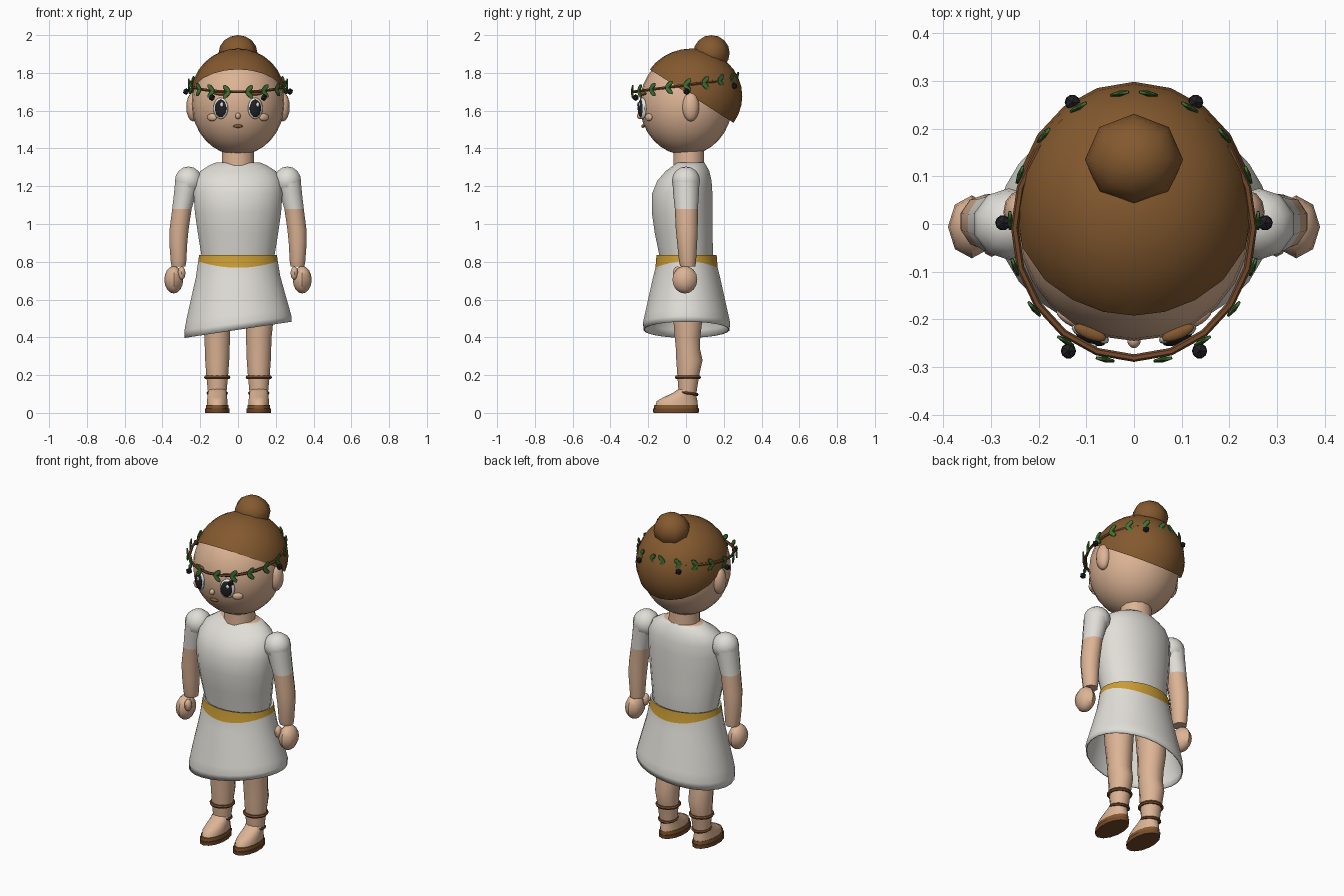
import bpy, bmesh, math
from mathutils import Matrix, Vector

if "Cube" in bpy.data.objects:
    bpy.data.objects.remove(bpy.data.objects["Cube"])


def material(name, rgb):
    m = bpy.data.materials.new(name)
    m.diffuse_color = (*rgb, 1)
    m.use_nodes = True
    m.node_tree.nodes["Principled BSDF"].inputs["Base Color"].default_value = m.diffuse_color
    return m


SKIN = material("skin", (0.72, 0.455, 0.30))
HAIR = material("hair_brown", (0.23, 0.10, 0.028))
CLOTH = material("white_cloth", (0.75, 0.73, 0.68))
GOLD = material("gold", (0.60, 0.34, 0.035))
GREEN = material("leaf_green", (0.055, 0.17, 0.035))
BLACK = material("black", (0.015, 0.015, 0.018))
VINE = material("leather_brown", (0.18, 0.07, 0.025))
WHITE = material("eye_white", (0.8, 0.8, 0.8))


def finish(name, bm, mats, angle=50):
    bmesh.ops.recalc_face_normals(bm, faces=bm.faces)
    me = bpy.data.meshes.new(name)
    bm.to_mesh(me)
    bm.free()
    for m in mats:
        me.materials.append(m)
    me.shade_smooth()
    me.set_sharp_from_angle(angle=math.radians(angle))
    ob = bpy.data.objects.new(name, me)
    bpy.context.collection.objects.link(ob)
    return ob


def ellipsoid(name, loc, size, mat, seg=16, rings=10, rot=None):
    bm = bmesh.new()
    m = Matrix.Translation(loc) @ (rot or Matrix()) @ Matrix.Diagonal((*size, 1))
    bmesh.ops.create_uvsphere(bm, u_segments=seg, v_segments=rings, radius=1, matrix=m)
    return finish(name, bm, [mat])


def grid(bm, rows, closed=False, mat_of=lambda i: 0):
    """Skin a list of vertex loops; returns the loops as bmesh verts."""
    loops = [[bm.verts.new(p) for p in r] for r in rows]
    n = len(loops[0])
    for i in range(len(loops) - (0 if closed else 1)):
        a, b = loops[i], loops[(i + 1) % len(loops)]
        for k in range(n):
            f = bm.faces.new((a[k], a[(k + 1) % n], b[(k + 1) % n], b[k]))
            f.material_index = mat_of(i)
    return loops


def ellipse(cx, cy, z, rx, ry, n):
    return [(cx + rx * math.cos(t), cy + ry * math.sin(t), z)
            for t in (2 * math.pi * (k + 0.5) / n for k in range(n))]


def loft(name, rings, mats, n=12, mat_of=lambda i: 0, top_mat=0):
    """Stack of elliptical rings (cx, cy, z, rx, ry) with end caps."""
    bm = bmesh.new()
    loops = grid(bm, [ellipse(*r, n) for r in rings], mat_of=mat_of)
    bm.faces.new(loops[0])
    bm.faces.new(loops[-1]).material_index = top_mat
    return finish(name, bm, mats)


def hoop(name, c, rx, ry, slope, tube, mat, n=24):
    """Elliptical ring of round section, sloping along y."""
    bm = bmesh.new()
    rows = []
    for i in range(n):
        t = 2 * math.pi * i / n
        out = Vector((math.cos(t), math.sin(t), 0))
        p = Vector((c[0] + rx * out.x, c[1] + ry * out.y, c[2] + slope * ry * out.y))
        rows.append([p + tube * (out * math.cos(a) + Vector((0, 0, math.sin(a))))
                     for a in (math.pi * k / 3 for k in range(6))])
    grid(bm, rows, closed=True)
    return finish(name, bm, [mat])


# Head, neck and hair
HEAD, HR = Vector((0, 0, 1.635)), Vector((0.245, 0.245, 0.27))
ellipsoid("head", HEAD, HR, SKIN, 24, 16)
loft("neck", [(0, 0.015, 1.28, 0.09, 0.085), (0, 0.015, 1.42, 0.085, 0.083)], [SKIN], 12)

bm = bmesh.new()
bmesh.ops.create_uvsphere(bm, u_segments=20, v_segments=16, radius=1,
                          matrix=Matrix.Translation((0, 0.03, 1.677)) @ Matrix.Diagonal((0.25, 0.268, 0.252, 1)))
bmesh.ops.bisect_plane(bm, geom=bm.verts[:] + bm.edges[:] + bm.faces[:], clear_inner=True,
                       plane_co=(0, 0.03, 1.677), plane_no=(0, 0.29, 0.455))
bmesh.ops.holes_fill(bm, edges=[e for e in bm.edges if e.is_boundary])
finish("hair_cap", bm, [HAIR])
ellipsoid("hair_bun", (0, 0.135, 1.905), (0.103, 0.096, 0.095), HAIR, 8, 8)


# Face
def on_face(x, z, out=0.0):
    dx, dz = x / HR.x, (z - HEAD.z) / HR.z
    p = Vector((x, -HR.y * math.sqrt(1 - dx * dx - dz * dz), z))
    nrm = Vector((p.x, p.y, 0)).normalized()
    return p + nrm * out, Matrix.Rotation(math.atan2(nrm.x, -nrm.y), 4, 'Z')


def feature(name, x, z, size, mat, out=0.0):
    p, r = on_face(x, z, out)
    ellipsoid(name, p, size, mat, 14, 8, r)


for s in (-1, 1):
    feature("eye", s * 0.09, 1.612, (0.042, 0.016, 0.057), WHITE, 0.004)
    feature("pupil", s * 0.087, 1.612, (0.033, 0.013, 0.047), BLACK, 0.012)
    feature("eye_highlight", s * 0.087 + 0.008, 1.632, (0.009, 0.005, 0.012), WHITE, 0.023)
    feature("eyebrow", s * 0.09, 1.69, (0.036, 0.014, 0.009), HAIR, 0.006)
    feature("cheek", s * 0.135, 1.565, (0.03, 0.012, 0.02), SKIN, 0.004)
    ellipsoid("ear", (s * 0.238, 0.025, 1.62), (0.036, 0.045, 0.077), SKIN, 12, 8)
feature("nose", 0, 1.572, (0.014, 0.016, 0.017), SKIN, 0.006)
feature("mouth", 0, 1.518, (0.027, 0.01, 0.009), HAIR, 0.006)

# Wreath
RC, RX, RY, SLOPE = Vector((0, -0.008, 1.735)), 0.25, 0.273, 0.13
hoop("wreath_vine", RC, RX, RY, SLOPE, 0.008, VINE, 20)


def wreath_point(deg, s):
    t = math.radians(deg)   # measured from the front
    p = RC + Vector((s * RX * math.sin(t), -RY * math.cos(t), -SLOPE * RY * math.cos(t)))
    out = Vector((s * math.sin(t), -math.cos(t), 0))
    tan = Vector((s * math.cos(t), math.sin(t), 0))
    return p, out, tan


leaves, berries = bmesh.new(), bmesh.new()
for s in (-1, 1):
    for deg in range(10, 180, 20):
        p, out, tan = wreath_point(deg, s)
        for v in (-1, 1):
            d = (tan * 0.7 + Vector((0, 0, 0.7 * v))).normalized()
            m = Matrix((d, out, d.cross(out))).transposed().to_4x4()
            bmesh.ops.create_uvsphere(
                leaves, u_segments=6, v_segments=4, radius=1,
                matrix=Matrix.Translation(p + out * 0.01 + d * 0.022) @ m @ Matrix.Diagonal((0.03, 0.006, 0.014, 1)))
    for deg in (30, 92, 152):
        p, out, tan = wreath_point(deg, s)
        bmesh.ops.create_icosphere(berries, subdivisions=1, radius=0.018,
                                   matrix=Matrix.Translation(p + out * 0.025 - Vector((0, 0, 0.035))))
finish("wreath_leaves", leaves, [GREEN], 30)
finish("wreath_berries", berries, [BLACK], 30)

# Tunic top, with a bare neckline
loft("torso", [(0, 0, 0.80, 0.192, 0.138), (0, 0, 0.84, 0.197, 0.144), (0, -0.012, 0.95, 0.215, 0.155),
               (0, -0.02, 1.06, 0.231, 0.163), (0, -0.02, 1.16, 0.238, 0.162), (0, -0.008, 1.23, 0.232, 0.145),
               (0, 0.008, 1.28, 0.202, 0.117), (0, 0.02, 1.31, 0.155, 0.088), (0, 0.022, 1.325, 0.12, 0.076)],
     [CLOTH, SKIN], 20, top_mat=1)

# Skirt with slanted hem and gold waistband
skirt = [(0.193, 0.145, 0.832, 0, 0), (0.207, 0.16, 0.836, 0, 0), (0.212, 0.166, 0.768, 0, 0.035),
         (0.225, 0.178, 0.72, 0.02, 0), (0.25, 0.2, 0.62, 0.06, 0), (0.275, 0.222, 0.52, 0.1, 0),
         (0.285, 0.232, 0.475, 0.13, 0), (0.285, 0.228, 0.44, 0.15, 0)]
bm = bmesh.new()
rows = []
for rx, ry, z, tilt, lift in skirt:
    rows.append([(x, y, z + tilt * x + lift * (x / rx) ** 2) for x, y, z in ellipse(0, 0.003, z, rx, ry, 28)])
grid(bm, rows, mat_of=lambda i: 1 if i == 1 else 0)
skirt_ob = finish("skirt", bm, [CLOTH, GOLD])
mod = skirt_ob.modifiers.new("cloth_thickness", 'SOLIDIFY')
mod.thickness = 0.006

for s in (-1, 1):
    # Arm with puffed sleeve
    ellipsoid("sleeve_puff", (s * 0.262, 0, 1.228), (0.076, 0.075, 0.076), CLOTH, 10, 8)
    loft("arm", [(s * 0.315, 0.01, 0.775, 0.038, 0.040), (s * 0.315, 0.008, 0.80, 0.043, 0.045),
                 (s * 0.316, 0.006, 0.90, 0.050, 0.053), (s * 0.312, 0.004, 0.97, 0.053, 0.058),
                 (s * 0.297, 0.002, 1.08, 0.054, 0.061), (s * 0.28, 0, 1.16, 0.062, 0.068),
                 (s * 0.266, 0, 1.23, 0.07, 0.072)],
         [SKIN, CLOTH], 10, mat_of=lambda i: 1 if i >= 4 else 0, top_mat=1)
    ellipsoid("hand", (s * 0.34, -0.006, 0.705), (0.05, 0.066, 0.073), SKIN, 8, 8)
    ellipsoid("thumb", (s * 0.298, -0.045, 0.74), (0.02, 0.024, 0.036), SKIN, 8, 6)
    # Leg and foot
    x = s * 0.11
    loft("leg", [(x, 0.008, 0.10, 0.05, 0.048), (x, 0.012, 0.20, 0.06, 0.06), (x, 0.018, 0.28, 0.066, 0.072),
                 (x, 0.01, 0.34, 0.068, 0.066), (x, 0.008, 0.40, 0.07, 0.070), (s * 0.115, 0.01, 0.50, 0.076, 0.08),
                 (x, 0.01, 0.76, 0.085, 0.10)], [SKIN], 12)
    loft("foot", [(x, -0.05, 0.035, 0.057, 0.113), (x, -0.047, 0.062, 0.056, 0.108), (x, -0.03, 0.085, 0.053, 0.085),
                  (x, -0.008, 0.105, 0.051, 0.062), (x, 0.008, 0.13, 0.046, 0.044)], [SKIN], 14)
    # Sandal
    loft("sole", [(x, -0.053, 0, 0.066, 0.12), (x, -0.053, 0.022, 0.067, 0.122)], [VINE], 14)
    loft("sole_upper", [(x, -0.052, 0.022, 0.062, 0.117), (x, -0.052, 0.042, 0.06, 0.116)], [HAIR], 14)
    hoop("ankle_band", (x, 0.01, 0.188), 0.06, 0.061, 0, 0.01, VINE, 14)
    hoop("instep_strap", (x, 0.008, 0.105), 0.049, 0.052, -0.15, 0.008, VINE, 14)
